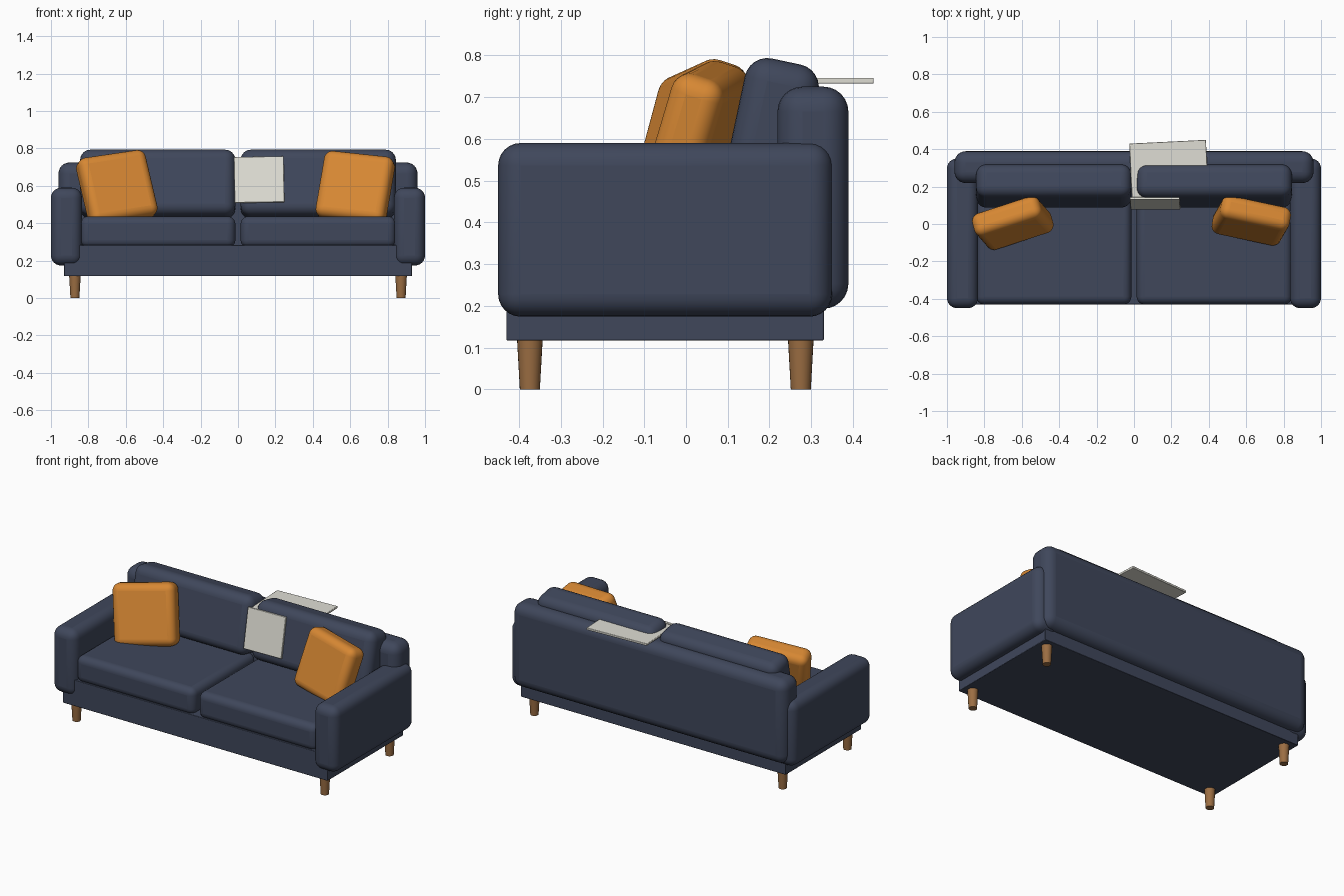
import bpy
from math import radians

cube = bpy.data.objects.get("Cube")
if cube:
    bpy.data.objects.remove(cube, do_unlink=True)


def material(name, rgb):
    mat = bpy.data.materials.new(name)
    mat.use_nodes = True
    mat.diffuse_color = (*rgb, 1)
    bsdf = mat.node_tree.nodes["Principled BSDF"]
    bsdf.inputs["Base Color"].default_value = (*rgb, 1)
    bsdf.inputs["Roughness"].default_value = 0.8
    return mat


navy = material("navy fabric", (0.05, 0.063, 0.105))
orange = material("orange fabric", (0.68, 0.245, 0.033))
cream = material("cream wool", (0.74, 0.73, 0.66))
wood = material("warm wood", (0.33, 0.155, 0.055))


def finish(obj, name, mat, radius, segments):
    obj.name = name
    obj.data.materials.append(mat)
    if radius:
        bevel = obj.modifiers.new("rounding", 'BEVEL')
        bevel.width = radius
        bevel.segments = segments
        bevel.limit_method = 'ANGLE'
    bpy.ops.object.shade_smooth_by_angle(angle=radians(35))
    return obj


def block(name, mat, center, size, radius, segments=6, turn=(0, 0, 0)):
    """Rounded box given by its centre, full size and rotation in degrees."""
    bpy.ops.mesh.primitive_cube_add(size=1, location=center)
    obj = bpy.context.object
    obj.scale = size
    bpy.ops.object.transform_apply(location=False, rotation=False, scale=True)
    obj.rotation_euler = [radians(a) for a in turn]
    return finish(obj, name, mat, radius, segments)


# Frame and backrest
block("base", navy, (0, -0.05, 0.2), (1.86, 0.76, 0.166), 0.003, 2)
block("backrest", navy, (0, 0.304, 0.459), (1.92, 0.17, 0.532), 0.06)

# Mirrored arms, cushions and legs
for side, label in ((1, "left"), (-1, "right")):
    block(label + "_arm", navy, (side * 0.917, -0.05, 0.382),
          (0.166, 0.8, 0.416), 0.054)
    block(label + "_seat_cushion", navy, (side * 0.429, -0.11, 0.353),
          (0.83, 0.64, 0.168), 0.042)
    block(label + "_back_cushion", navy, (side * 0.429, 0.203, 0.609),
          (0.83, 0.18, 0.36), 0.055, turn=(-12, 0, 0))
    for y, end in ((-0.374, "front"), (0.275, "back")):
        bpy.ops.mesh.primitive_cone_add(
            vertices=24, radius1=0.024, radius2=0.031, depth=0.125,
            location=(side * 0.872, y, 0.0625))
        finish(bpy.context.object, f"{end}_{label}_leg", wood, 0, 1)

# Loose throw pillows
block("left_pillow", orange, (0.627, 0.018, 0.588), (0.38, 0.13, 0.37),
      0.045, turn=(-18, 6, -12))
block("right_pillow", orange, (-0.648, 0.005, 0.588), (0.38, 0.13, 0.37),
      0.045, turn=(-18, -8, 18))

# Throw blanket: front drop and flat top panel
block("blanket_front", cream, (0.113, 0.111, 0.633), (0.266, 0.014, 0.25),
      0.003, 2, turn=(-12, -1, 0))
block("blanket_top", cream, (0.187, 0.29, 0.739), (0.41, 0.3, 0.014),
      0.003, 2, turn=(0, 0, 2.8))
